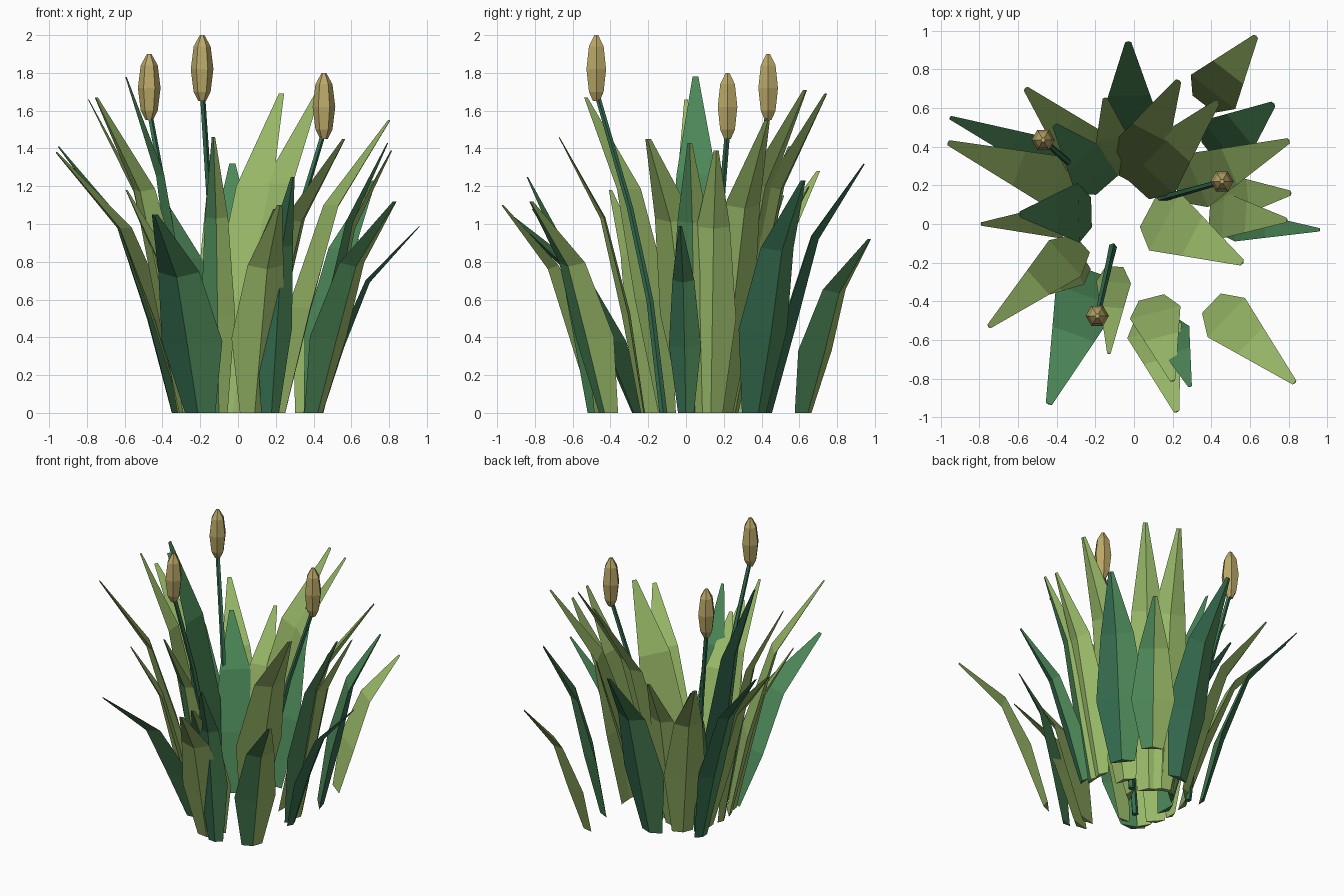
import bpy, bmesh
from math import cos, sin, pi
from mathutils import Vector

cube = bpy.data.objects.get("Cube")
if cube:
    bpy.data.objects.remove(cube)


def material(name, rgb):
    m = bpy.data.materials.new(name)
    m.use_nodes = True
    m.diffuse_color = (*rgb, 1)
    m.node_tree.nodes["Principled BSDF"].inputs["Base Color"].default_value = (*rgb, 1)
    return m


LIGHT = material("light green", (.32, .49, .14))
GREEN = material("mid green", (.075, .25, .10))
TEAL = material("dark blue green", (.037, .16, .083))
TAN = material("seed head tan", (.50, .395, .138))


def finish(name, bm, mats):
    bmesh.ops.recalc_face_normals(bm, faces=bm.faces)
    mesh = bpy.data.meshes.new(name)
    bm.to_mesh(mesh)
    bm.free()
    for m in mats:
        mesh.materials.append(m)
    ob = bpy.data.objects.new(name, mesh)
    bpy.context.collection.objects.link(ob)


def skin(rings):
    """Closed tube through rings of equal size; returns side faces by column."""
    bm = bmesh.new()
    vs = [[bm.verts.new(p) for p in r] for r in rings]
    n = len(rings[0])
    cols = [[] for _ in range(n)]
    for a, b in zip(vs, vs[1:]):
        for i in range(n):
            j = (i + 1) % n
            cols[i].append(bm.faces.new((a[i], a[j], b[j], b[i])))
    bm.faces.new(vs[0])
    bm.faces.new(vs[-1])
    return bm, cols


# Leaf stations: share of reach, share of height, width, keel depth
STATIONS = [(0, 0, .5, .5), (.18, .36, 1, 1), (.47, .71, .68, .6), (1, 1, .1, .1)]


def leaf(name, base, tip, height, width, main, left):
    base, tip = Vector((*base, 0)), Vector((*tip, 0))
    reach = tip - base
    out = reach.normalized()
    side = Vector((-out.y, out.x, 0))
    path = [base + reach * f + Vector((0, 0, height * z)) for f, z, _, _ in STATIONS]
    rings = []
    for i, (_, _, w, d) in enumerate(STATIONS):
        if i == 0:
            keel = out
        else:
            t = (path[min(i + 1, 3)] - path[i - 1]).normalized()
            keel = side.cross(t)
            if keel.dot(out) < 0:
                keel = -keel
        half = side * width * w / 2
        rings.append([path[i] - half, path[i] + keel * width * .22 * d, path[i] + half])
    bm, cols = skin(rings)
    for f in cols[0]:
        f.material_index = 1
    finish(name, bm, [main, left])


PLAIN, MIXED, DARK = (LIGHT, LIGHT), (LIGHT, GREEN), (GREEN, TEAL)

# Base, tip, height, width, colouring
LEAVES = [
    ((-.02, .42), (-.03, .94), 1.32, .32, DARK),
    ((.36, .62), (.63, .97), .92, .29, MIXED),
    ((.40, .36), (.72, .62), 1.23, .33, DARK),
    ((.22, .18), (.80, .43), 1.55, .30, PLAIN),
    ((.39, .13), (.81, .16), 1.39, .26, PLAIN),
    ((.43, .00), (.96, -.03), .99, .17, DARK),
    ((.39, .05), (.79, .02), 1.43, .24, MIXED),
    ((.07, .06), (.56, -.20), 1.45, .34, PLAIN),
    ((.40, -.41), (.83, -.82), 1.12, .28, MIXED),
    ((-.27, .17), (-.96, .42), 1.38, .28, PLAIN),
    ((-.33, .30), (-.95, .55), 1.41, .20, DARK),
    ((-.18, .30), (-.56, .70), 1.28, .28, PLAIN),
    ((-.14, .20), (-.41, .51), 1.15, .30, DARK),
    ((-.08, .25), (-.15, .65), 1.20, .25, PLAIN),
    ((-.04, .23), (.23, .74), 1.69, .32, PLAIN),
    ((.02, .18), (.43, .63), 1.71, .31, PLAIN),
    ((-.30, .02), (-.79, .00), 1.66, .18, PLAIN),
    ((-.22, .06), (-.59, .05), 1.78, .31, DARK),
    ((-.27, -.10), (-.75, -.53), 1.67, .25, PLAIN),
    ((-.25, -.19), (-.59, -.40), 1.18, .20, PLAIN),
    ((-.20, -.25), (-.44, -.93), 1.05, .34, DARK),
    ((-.10, -.22), (-.13, -.67), 1.46, .18, MIXED),
    ((.08, -.46), (.22, -.97), 1.10, .29, PLAIN),
    ((.09, -.38), (.20, -.81), 1.08, .27, MIXED),
    ((.17, -.50), (.29, -.84), 1.25, .20, DARK),
]
for n, (base, tip, height, width, (main, left)) in enumerate(LEAVES, 1):
    leaf(f"leaf_{n:02d}", base, tip, height, width, main, left)


def circle(centre, radius, sides):
    return [centre + Vector((radius * cos(2 * pi * i / sides),
                             radius * sin(2 * pi * i / sides), 0)) for i in range(sides)]


# Stems with six-sided seed heads
HEAD = [(0, .02), (.05, .045), (.17, .06), (.29, .045), (.35, .012)]
STEMS = [((-.11, -.12), (-.19, -.475), 1.65),
         ((-.26, .25), (-.47, .435), 1.55),
         ((.13, .13), (.455, .22), 1.45)]
for n, (base, top, z) in enumerate(STEMS, 1):
    base, top = Vector((*base, 0)), Vector((*top, 0))
    rings = []
    for f, h in ((0, 0), (.2, .36), (.5, .66), (1, 1.03)):
        rings.append(circle(base.lerp(top, f) + Vector((0, 0, z * h)), .022 - .007 * h, 5))
    finish(f"stem_{n}", skin(rings)[0], [TEAL])
    rings = [circle(top + Vector((0, 0, z + h)), r, 6) for h, r in HEAD]
    finish(f"seed_head_{n}", skin(rings)[0], [TAN])
